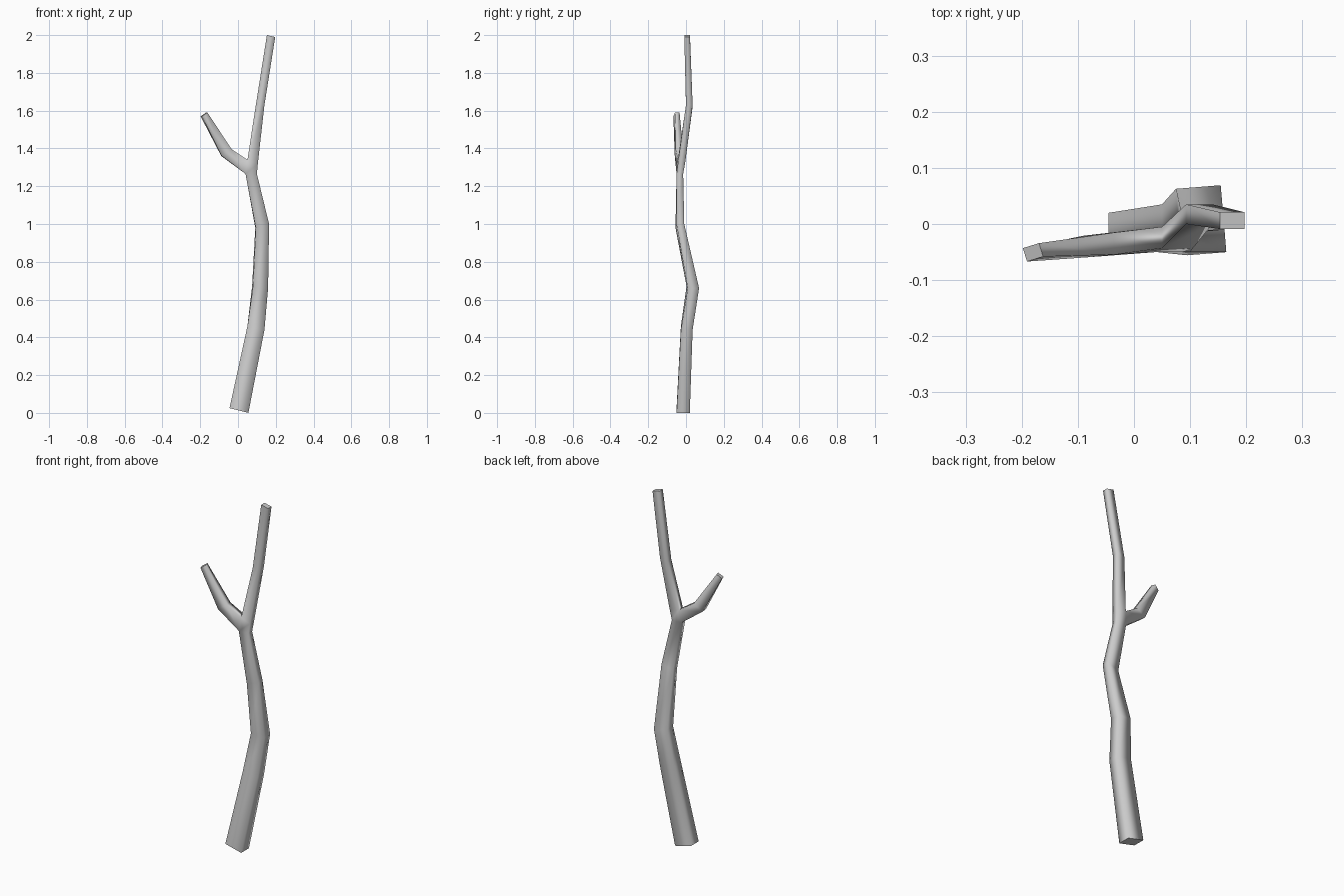
import bpy, bmesh
from mathutils import Matrix, Vector

if "Cube" in bpy.data.objects:
    bpy.data.objects.remove(bpy.data.objects["Cube"])

bm = bmesh.new()


def ring(xl, zl, xr, zr, y0, y1, yaw=0.0):
    """Four-sided cross-section: left and right ends, front and back, small twist."""
    c = Vector(((xl + xr) / 2, (y0 + y1) / 2, (zl + zr) / 2))
    rot = Matrix.Rotation(yaw, 3, 'Z')
    pts = [(xl, y0, zl), (xr, y0, zr), (xr, y1, zr), (xl, y1, zl)]
    return [bm.verts.new(c + rot @ (Vector(p) - c)) for p in pts]


def bridge(a, b, skip=None):
    for i in range(4):
        if i != skip:
            j = (i + 1) % 4
            bm.faces.new((a[i], a[j], b[j], b[i])).smooth = True


# Trunk sections from the base to the top
trunk = [ring(*r) for r in [
    (-0.045, 0.025, 0.055, 0.00, -0.05, 0.02),
    (0.05, 0.46, 0.14, 0.44, -0.027, 0.035),
    (0.077, 0.67, 0.157, 0.66, 0.006, 0.066, 0.08),
    (0.093, 0.98, 0.163, 1.00, -0.053, -0.012, 0.08),
    (0.04, 1.265, 0.10, 1.265, -0.05, -0.015),
    (0.05, 1.34, 0.105, 1.32, -0.043, -0.005),
    (0.093, 1.62, 0.14, 1.63, 0.0, 0.035),
    (0.153, 2.00, 0.197, 1.99, -0.009, 0.021),
]]
FORK = 4
for k in range(len(trunk) - 1):
    bridge(trunk[k], trunk[k + 1], skip=3 if k == FORK else None)

# Side branch grows out of the open left side of the fork
low, high = trunk[FORK], trunk[FORK + 1]
branch = [[low[0], high[0], high[3], low[3]],
          ring(-0.087, 1.36, -0.035, 1.395, -0.057, -0.018, 0.1),
          ring(-0.195, 1.57, -0.165, 1.59, -0.063, -0.038, 0.3)]
for a, b in zip(branch, branch[1:]):
    bridge(a, b)

# Flat cut ends
for end in (trunk[0], trunk[-1], branch[-1]):
    bm.faces.new(end).smooth = False

bmesh.ops.recalc_face_normals(bm, faces=bm.faces[:])
mesh = bpy.data.meshes.new("forked_stick")
bm.to_mesh(mesh)
bm.free()
bpy.context.collection.objects.link(bpy.data.objects.new("forked_stick", mesh))
